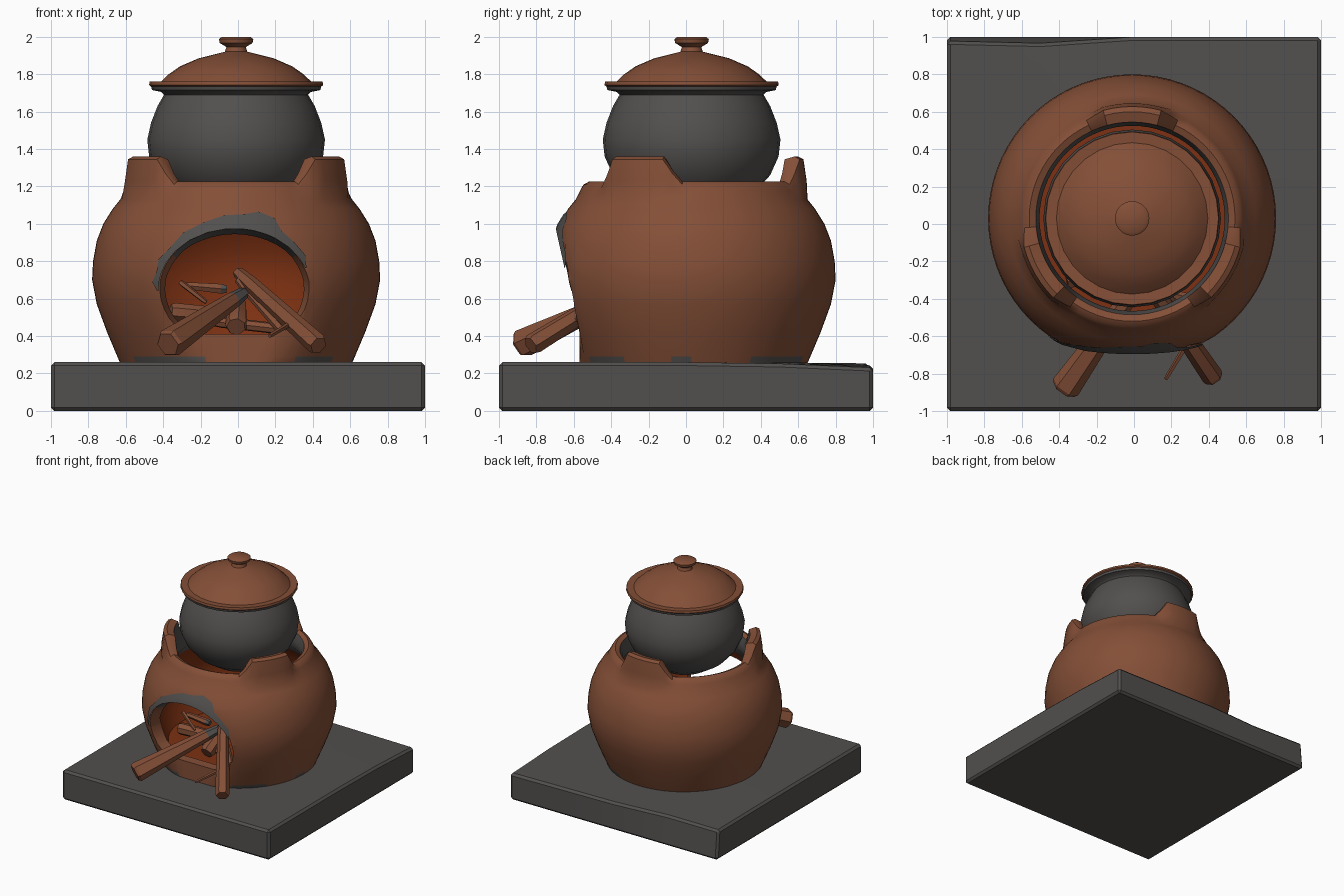
import bpy, bmesh
from math import sin, cos, pi, radians, sqrt, degrees
from mathutils import Vector

cube = bpy.data.objects.get("Cube")
if cube:
    bpy.data.objects.remove(cube)


def material(name, rgb):
    m = bpy.data.materials.new(name)
    m.use_nodes = True
    m.diffuse_color = (*rgb, 1)
    bsdf = m.node_tree.nodes["Principled BSDF"]
    bsdf.inputs["Base Color"].default_value = (*rgb, 1)
    bsdf.inputs["Roughness"].default_value = 0.9
    return m


CLAY = material("terracotta", (0.23, 0.078, 0.038))
SOOT = material("soot grey", (0.085, 0.08, 0.077))
EMBER = material("ember red", (0.20, 0.03, 0.006))
CX, CY = -0.01, 0.03


def finish(name, bm, mats, angle=40):
    bmesh.ops.recalc_face_normals(bm, faces=bm.faces)
    me = bpy.data.meshes.new(name)
    bm.to_mesh(me)
    bm.free()
    for m in mats:
        me.materials.append(m)
    ob = bpy.data.objects.new(name, me)
    bpy.context.collection.objects.link(ob)
    smooth(ob, angle)
    return ob


def smooth(ob, angle):
    bpy.ops.object.select_all(action='DESELECT')
    ob.select_set(True)
    bpy.context.view_layer.objects.active = ob
    bpy.ops.object.shade_smooth_by_angle(angle=radians(angle))


def lathe(name, rows, segs, mats, place, paint=lambda row, deg: 0, angle=40):
    """Revolve (radius, height) rows; place() maps row, angle to a point."""
    bm = bmesh.new()
    rings = [[bm.verts.new(place(i, r, z, 2 * pi * k / segs)) for k in range(segs)]
             for i, (r, z) in enumerate(rows)]
    for i in range(len(rows) - 1):
        for k in range(segs):
            n = (k + 1) % segs
            f = bm.faces.new((rings[i][k], rings[i][n], rings[i + 1][n], rings[i + 1][k]))
            f.material_index = paint(i, 360 * (k + 0.5) / segs)
    bmesh.ops.remove_doubles(bm, verts=bm.verts, dist=1e-5)
    return finish(name, bm, mats, angle)


def upright(i, r, z, a):
    return CX + r * cos(a), CY + r * sin(a), z


# Base slab, with a worn back edge and a sunken corner
bm = bmesh.new()
bmesh.ops.create_cube(bm, size=1)
bmesh.ops.scale(bm, vec=(2, 2, 0.26), verts=bm.verts)
bmesh.ops.translate(bm, vec=(0, 0, 0.13), verts=bm.verts)
bmesh.ops.bevel(bm, geom=bm.edges[:], offset=0.018, segments=1, affect='EDGES')
for axis in ((1, 0, 0), (0, 1, 0)):
    for t in (-0.5, 0, 0.5):
        bmesh.ops.bisect_plane(bm, geom=bm.verts[:] + bm.edges[:] + bm.faces[:],
                               plane_co=Vector(axis) * t, plane_no=axis)
for v in bm.verts:
    if v.co.z > 0.2:
        v.co.z -= 0.03 * max(0, v.co.y) ** 2 * (0.6 + 0.4 * v.co.x)
        if v.co.y > 0.9 and v.co.x < -0.1:
            v.co.y -= 0.035 * sin(pi * min(1, -v.co.x * 0.8))
finish("base_slab", bm, [SOOT], 30)

# Stove body: outer wall, rim with three lugs, inner wall and floor
OUTER = [(0, 0.255), (0.62, 0.255), (0.635, 0.29), (0.69, 0.42), (0.745, 0.57), (0.77, 0.7),
         (0.765, 0.8), (0.745, 0.91), (0.71, 1.0), (0.66, 1.08), (0.62, 1.13)]
RIM = [(0.595, 1.18), (0.578, 1.21), (0.55, 1.225), (0.515, 1.21)]
INNER = [(0.495, 1.15), (0.5, 1.08), (0.56, 1.0), (0.65, 0.85), (0.67, 0.7),
         (0.62, 0.5), (0.56, 0.4), (0, 0.4)]
LUGS = (90, 210, 330)
FIRST_RIM, FIRST_INNER = len(OUTER), len(OUTER) + len(RIM)


def front_plane(z):
    return -0.57 - 0.217 * max(0, z - 0.43)


def stove_point(i, r, z, a):
    if FIRST_RIM <= i < FIRST_INNER:
        gap = min(abs((degrees(a) - c + 180) % 360 - 180) for c in LUGS)
        lift = min(1, max(0, (23 - gap) / 7))
        z += lift * (0.05 if i == FIRST_RIM else 0.135)
        r += lift * (0.02 if i < FIRST_INNER - 1 else 0)
    x, y, z = upright(i, r, z, a)
    return x, max(y, front_plane(z) + (0.085 if i >= FIRST_INNER else 0)), z


def stove_paint(i, deg):
    if i == 1:
        patches = ((208, 254), (298, 324), (32, 68), (352, 360))
        return int(any(lo < deg < hi for lo, hi in patches))
    if i < FIRST_INNER - 1:
        return 0
    return 1 if i < FIRST_INNER + 2 else 2


stove = lathe("stove_body", OUTER + RIM + INNER, 72, [CLAY, SOOT, EMBER], stove_point, stove_paint)

# Fire opening: tapered arch with a flat sill
OX, OZ, OW, OH = -0.02, 0.64, 0.375, 0.30


def arch(t, s):
    return OX + OW * s * cos(t), OZ + OH * s * sin(t)


bm = bmesh.new()
loops = []
for y, s in ((-0.85, 1.25), (-0.42, 0.92)):
    pts = [arch(2 * pi * k / 40, s) for k in range(40)]
    loops.append([bm.verts.new((x, y, max(z, 0.41 + 0.0001 * abs(x)))) for x, z in pts])
for k in range(40):
    n = (k + 1) % 40
    bm.faces.new((loops[0][k], loops[0][n], loops[1][n], loops[1][k]))
for loop in loops:
    bm.faces.new(loop)
cutter = finish("opening_cutter", bm, [CLAY])
cutter.hide_render = True
cut = stove.modifiers.new("opening", 'BOOLEAN')
cut.operation, cut.solver, cut.object = 'DIFFERENCE', 'EXACT', cutter
bpy.context.view_layer.objects.active = stove
bpy.ops.object.modifier_apply(modifier=cut.name)
bpy.data.objects.remove(cutter)
for p in stove.data.polygons:
    c = p.center
    inward = Vector((OX - c.x, 0, OZ - c.z)).normalized()
    if c.y < -0.45 and c.z > 0.82 and p.normal.dot(inward) > 0.45:
        p.material_index = 1
smooth(stove, 40)


# Soot stain above the opening, laid just over the wall
def wall_y(x, z):
    for (r0, z0), (r1, z1) in zip(OUTER[1:], OUTER[2:]):
        if z0 <= z <= z1:
            r = r0 + (r1 - r0) * (z - z0) / (z1 - z0)
            return max(CY - sqrt(r * r - (x - CX) ** 2), front_plane(z))
    return -0.6


STAIN = ((22, 1.11), (32, 1.2), (45, 1.22), (58, 1.27), (66, 1.42), (76, 1.46), (84, 1.38),
         (96, 1.36), (110, 1.3), (125, 1.27), (140, 1.2), (152, 1.22), (163, 1.16),
         (172, 1.18), (180, 1.1))
bm = bmesh.new()
strips = []
for deg, reach in STAIN:
    inner = 1.08 + 0.035 * max(0, sin(radians(deg)))
    pts = [arch(radians(deg), inner + (max(reach, inner) - inner) * j / 4) for j in range(5)]
    strips.append([bm.verts.new((x, wall_y(x, z) - 0.008, z)) for x, z in pts])
for a, b in zip(strips, strips[1:]):
    for j in range(4):
        bm.faces.new((a[j], a[j + 1], b[j + 1], b[j]))
bmesh.ops.remove_doubles(bm, verts=bm.verts, dist=1e-5)
finish("soot_stain", bm, [SOOT])

# Cooking pot with flared rim
lathe("cooking_pot", [(0, 1.04), (0.2, 1.08), (0.33, 1.16), (0.42, 1.26), (0.465, 1.36), (0.475, 1.45),
                      (0.455, 1.54), (0.42, 1.63), (0.385, 1.69), (0.4, 1.705), (0.45, 1.715),
                      (0.455, 1.735), (0, 1.735)], 28, [SOOT], upright)

# Lid and knob
lathe("pot_lid", [(0, 1.73), (0.45, 1.73), (0.466, 1.742), (0.462, 1.76), (0.405, 1.757),
                  (0.36, 1.80), (0.3, 1.842), (0.2, 1.885), (0.1, 1.91), (0.06, 1.92),
                  (0.052, 1.945), (0.088, 1.967), (0.092, 1.988), (0.075, 2.0), (0, 2.0)],
      28, [CLAY], upright)


# Firewood: tapered sticks, some with a charred inner tip
def stick(name, start, end, r0, r1, sides=7, charred=False):
    p, d = Vector(start), Vector(end) - Vector(start)
    turn = d.to_track_quat('Z', 'Y')
    n = d.length
    rows = [(0, 0), (r0 * 0.85, 0), (r0, 0.02), (r1, n * 0.86), (r1 * 0.75, n), (0, n)]
    lathe(name, rows, sides, [CLAY, SOOT],
          lambda i, r, z, a: p + turn @ Vector((r * cos(a), r * sin(a), z)),
          lambda i, deg: int(charred and i >= 3), 30)


stick("large_log", (-0.375, -0.885, 0.355), (0.03, -0.31, 0.63), 0.08, 0.045, 6, True)
stick("right_log", (0.43, -0.83, 0.35), (0.0, -0.2, 0.74), 0.058, 0.042, 6)
stick("long_twig", (0.17, -0.83, 0.40), (0.32, -0.58, 0.49), 0.012, 0.016, 5)
stick("back_log", (-0.36, -0.30, 0.53), (0.0, -0.22, 0.50), 0.05, 0.045)
stick("short_log", (-0.01, -0.42, 0.45), (0.0, -0.2, 0.58), 0.06, 0.05)
stick("cross_stick", (0.24, -0.45, 0.43), (0.0, -0.25, 0.70), 0.03, 0.025)
stick("charred_stick", (-0.28, -0.3, 0.67), (-0.06, -0.3, 0.65), 0.022, 0.03, 6, True)
stick("bent_twig", (-0.31, -0.32, 0.69), (-0.17, -0.35, 0.58), 0.016, 0.014, 5)
stick("floor_stick", (0.3, -0.4, 0.43), (-0.15, -0.3, 0.48), 0.03, 0.03)
